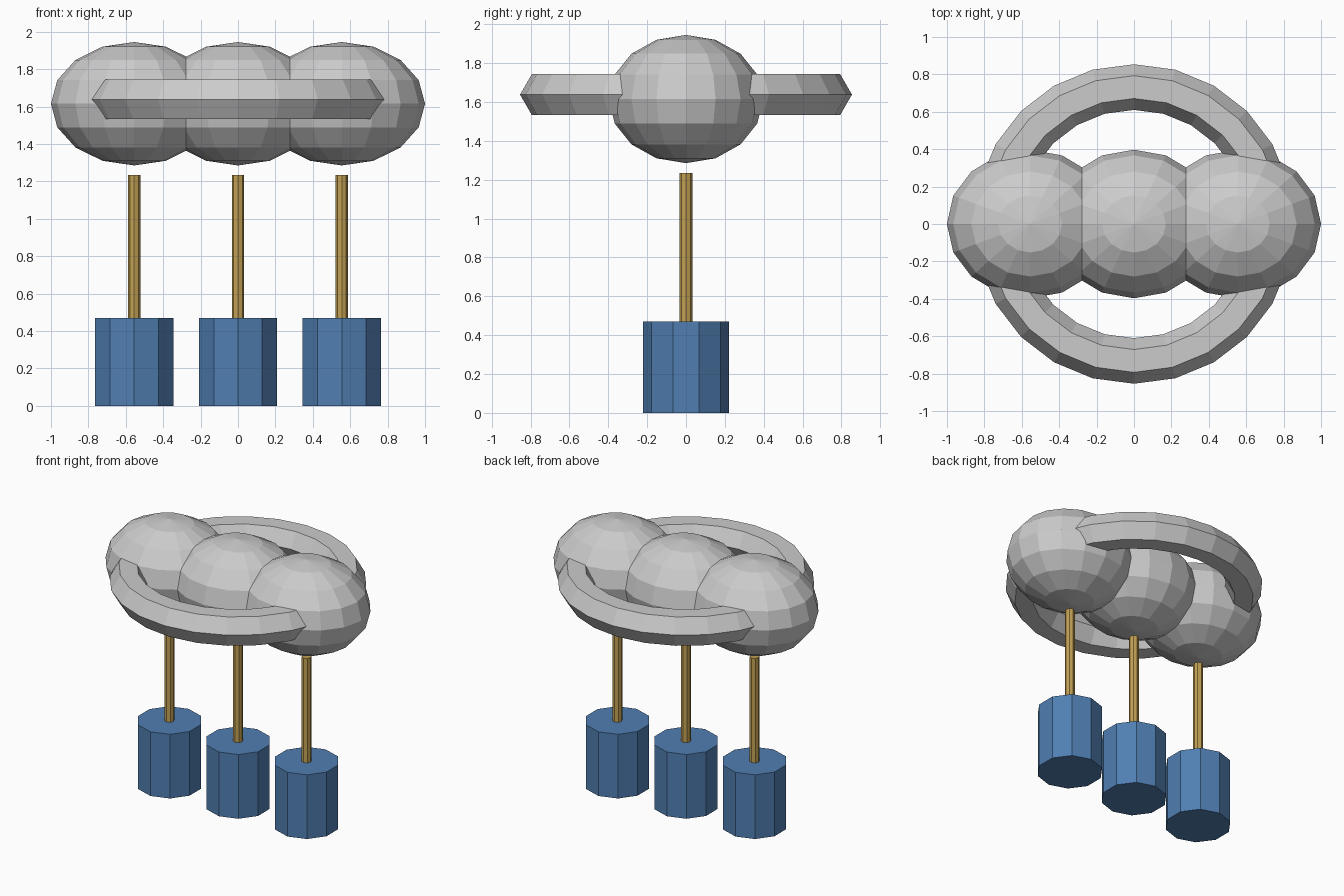
import bpy

if "Cube" in bpy.data.objects:
    bpy.data.objects.remove(bpy.data.objects["Cube"])

SPACING = 0.555


def material(name, rgb):
    m = bpy.data.materials.new(name)
    m.diffuse_color = (*rgb, 1.0)
    m.use_nodes = True
    m.node_tree.nodes["Principled BSDF"].inputs["Base Color"].default_value = m.diffuse_color
    return m


def finish(name, mat=None):
    ob = bpy.context.object
    ob.name = name
    if mat:
        ob.data.materials.append(mat)
    return ob


def cylinder(name, x, radius, z0, z1, sides, mat):
    bpy.ops.mesh.primitive_cylinder_add(vertices=sides, radius=radius, depth=z1 - z0,
                                        location=(x, 0, (z0 + z1) / 2))
    return finish(name, mat)


blue = material("blue", (0.08, 0.21, 0.44))
tan = material("tan", (0.55, 0.36, 0.09))

for side, label in ((-1, "left"), (0, "middle"), (1, "right")):
    x = side * SPACING
    # faceted flattened balloon
    bpy.ops.mesh.primitive_uv_sphere_add(segments=16, ring_count=8, radius=1,
                                         location=(x, 0, 1.615))
    balloon = finish("balloon_" + label)
    balloon.scale = (0.445, 0.397, 0.33)
    # ten-sided weight and the rod standing on it
    cylinder("weight_" + label, x, 0.22, 0.0, 0.47, 10, blue)
    cylinder("rod_" + label, x, 0.033, 0.45, 1.235, 8, tan)

# hexagonal-section ring around the balloons
bpy.ops.mesh.primitive_torus_add(major_segments=24, minor_segments=6,
                                 major_radius=0.732, minor_radius=0.122,
                                 location=(0, 0, 1.638))
finish("ring")
